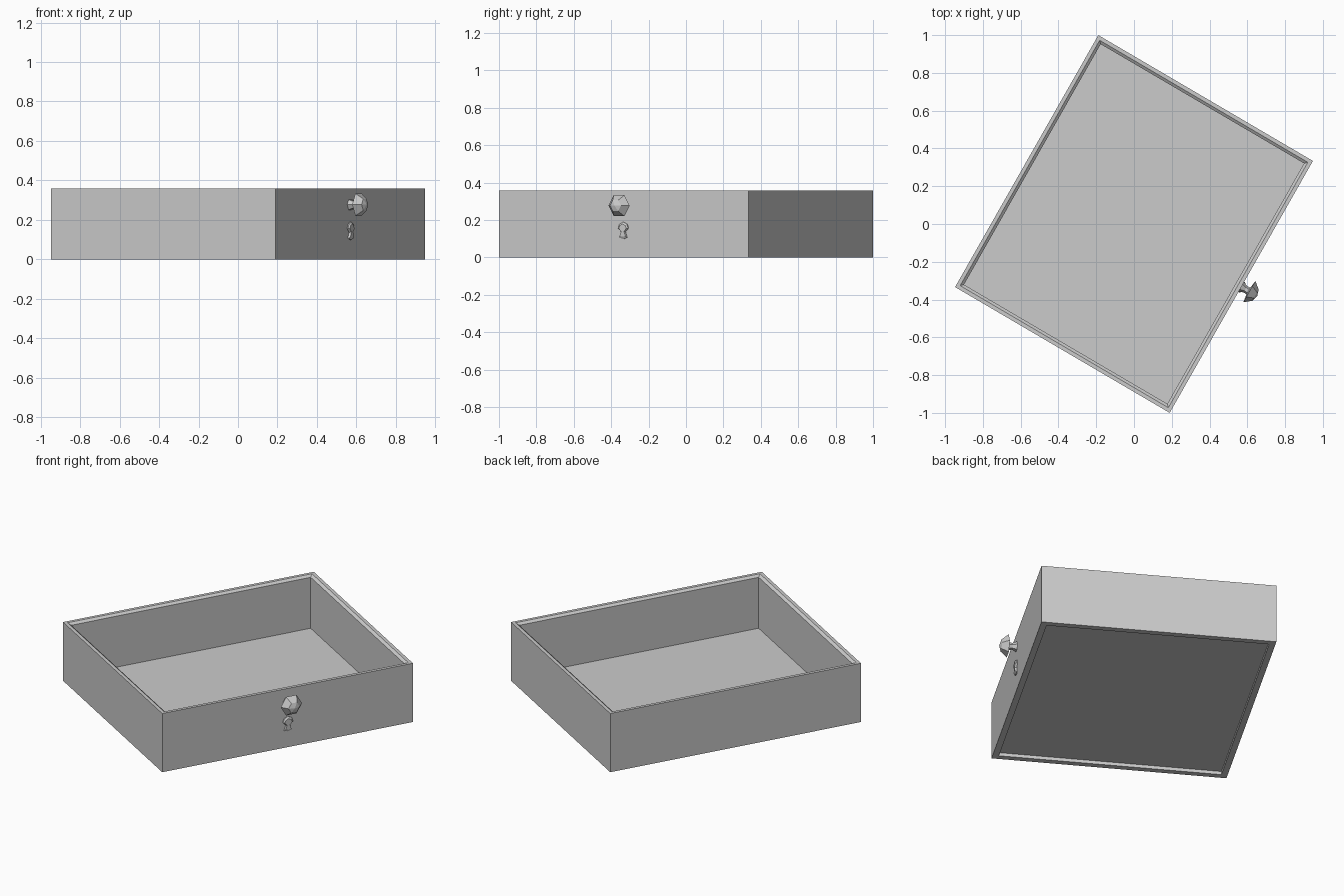
import bpy
import bmesh
from math import sin, cos, pi, radians
from mathutils import Matrix, Vector

if "Cube" in bpy.data.objects:
    bpy.data.objects.remove(bpy.data.objects["Cube"])

W, D, H = 1.54, 1.332, 0.358          # width along the front, depth, height
# drawer is turned so its front looks towards +x / -y
PLACE = Matrix.Diagonal((0.985, 1, 1, 1)) @ Matrix.Rotation(radians(60), 4, 'Z')


def finish(name, bm):
    bmesh.ops.recalc_face_normals(bm, faces=bm.faces)
    mesh = bpy.data.meshes.new(name)
    bm.to_mesh(mesh)
    bm.free()
    mesh.transform(PLACE)
    obj = bpy.data.objects.new(name, mesh)
    bpy.context.collection.objects.link(obj)
    return obj


def skin(name, loops, closed=False):
    """Bridge successive rings of points; cap both ends unless closed."""
    bm = bmesh.new()
    rings = [[bm.verts.new(p) for p in loop] for loop in loops]
    n = len(rings[0])
    pairs = list(zip(rings, rings[1:]))
    if closed:
        pairs.append((rings[-1], rings[0]))
    for a, b in pairs:
        for i in range(n):
            j = (i + 1) % n
            bm.faces.new((a[i], a[j], b[j], b[i]))
    if not closed:
        bm.faces.new(rings[0])
        bm.faces.new(rings[-1])
    return finish(name, bm)


def rect(inset, z):
    x, y = W / 2 - inset, D / 2 - inset
    return [(-x, -y, z), (x, -y, z), (x, y, z), (-x, y, z)]


# four walls with a rim sloping inwards
T = 0.035
skin("drawer_walls", [rect(0, 0), rect(0, H), rect(0.02, H),
                      rect(T, H - 0.012), rect(T, 0)], closed=True)

# bottom panel, recessed above the lower edge
skin("bottom_panel", [rect(T - 0.003, 0.02), rect(T - 0.003, 0.035)])

# six-sided knob: flared stem and faceted head
FRONT = -D / 2


def hexagon(r, out, z=0.277):
    return [(r * cos(i * pi / 3), FRONT - out, z + r * sin(i * pi / 3))
            for i in range(6)]


skin("knob", [hexagon(r, out) for r, out in
              ((0.032, -0.005), (0.019, 0.025), (0.021, 0.044),
               (0.065, 0.050), (0.034, 0.088), (0.002, 0.098))])

# keyhole plate: round top, narrow neck, flared foot
half = [(0.0, 0.190), (0.023, 0.178), (0.031, 0.157), (0.012, 0.137),
        (0.023, 0.106), (0.0, 0.099)]
outline = half + [(-x, z) for x, z in half[-2:0:-1]]


def plate(scale, out):
    return [(x * scale, FRONT - out, 0.147 + (z - 0.147) * scale)
            for x, z in outline]


skin("keyhole_plate", [plate(1, -0.004), plate(1, 0.006), plate(0.75, 0.013)])
